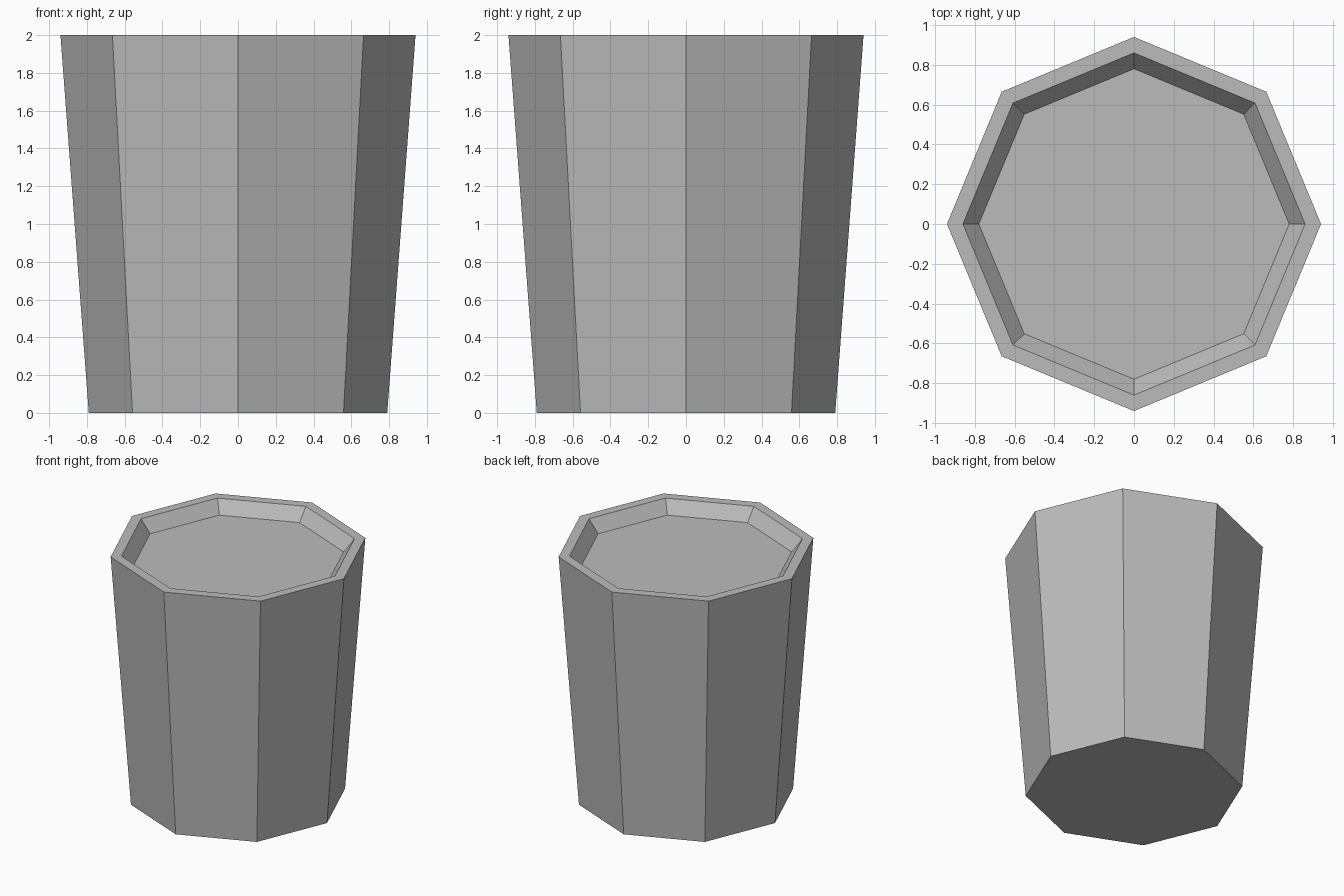
import bpy, bmesh
from math import cos, sin, tau

cube = bpy.data.objects.get("Cube")
if cube:
    bpy.data.objects.remove(cube)

SIDES = 8
# (radius, height) rings: base, outer lip, inner lip, recessed floor
PROFILE = [(0.79, 0.0), (0.94, 2.0), (0.86, 2.0), (0.78, 1.9)]

# Plain grey material
grey = bpy.data.materials.new("plain_grey")
grey.use_nodes = True
colour = (0.5, 0.5, 0.5, 1)
grey.diffuse_color = colour
grey.node_tree.nodes["Principled BSDF"].inputs["Base Color"].default_value = colour

# Tapered octagonal tub with a shallow recess in the top
bm = bmesh.new()
rings = [[bm.verts.new((r * cos(tau * i / SIDES), r * sin(tau * i / SIDES), z))
          for i in range(SIDES)] for r, z in PROFILE]
for low, high in zip(rings, rings[1:]):
    for i in range(SIDES):
        j = (i + 1) % SIDES
        bm.faces.new((low[i], low[j], high[j], high[i]))
bm.faces.new(rings[0][::-1])
bm.faces.new(rings[-1])
bmesh.ops.recalc_face_normals(bm, faces=bm.faces)

mesh = bpy.data.meshes.new("octagonal_pot")
bm.to_mesh(mesh)
bm.free()
mesh.materials.append(grey)
pot = bpy.data.objects.new("octagonal_pot", mesh)
bpy.context.collection.objects.link(pot)
